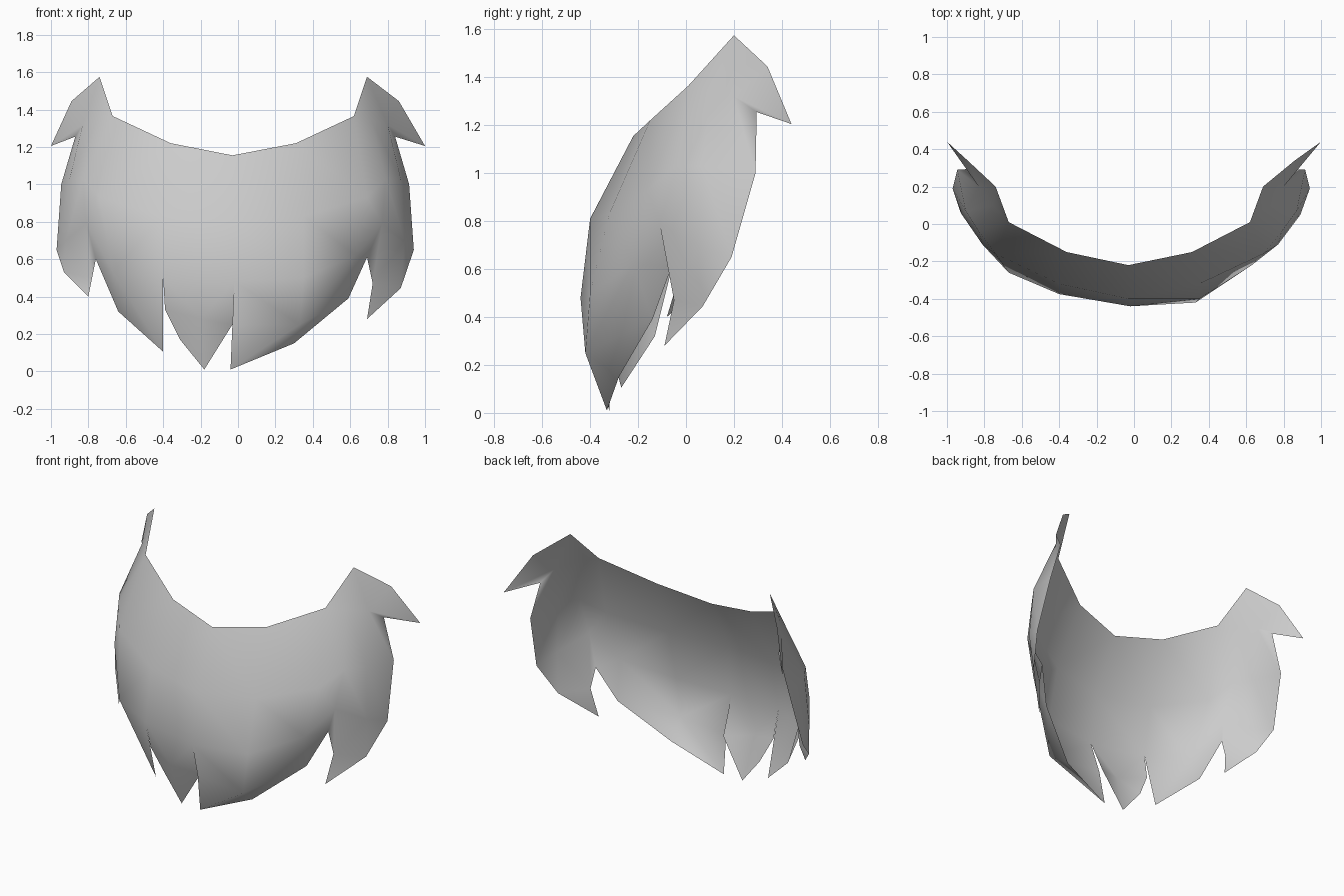
import bpy
import bmesh

# Remove the default cube only
default_cube = bpy.data.objects.get("Cube")
if default_cube:
    bpy.data.objects.remove(default_cube, do_unlink=True)

bm = bmesh.new()


def column(*points):
    """Create the vertices of one vertical line of the sheet, top to bottom."""
    return [bm.verts.new(point) for point in points]


def mirrored(points, shift):
    """Mirror points to the right side, shifted sideways a little."""
    return [(-x - shift, y, z) for x, y, z in points]


def panel(*verts):
    """Add one face of the sheet."""
    return bm.faces.new(verts)


def bridge(first, second):
    """Fill quads between two neighbouring columns."""
    for i in range(min(len(first), len(second)) - 1):
        panel(first[i], first[i + 1], second[i + 1], second[i])


# Upper body shared by both sides: front, cheek, knee, side and back lines
front_line = [(.31, -.15, 1.22), (.35, -.32, .83)]
cheek_line = [(.62, .01, 1.365), (.69, -.16, .93)]
knee_line = [(.71, .1, 1.345), (.79, -.04, 1.03), (.77, -.11, .79)]
side_line = [(.8, .2, 1.32), (.87, .07, 1.03), (.89, .05, .7)]
back_line = [(.84, .295, 1.255), (.915, .29, 1.0), (.94, .19, .65)]
ear_tips = [(.69, .2, 1.575), (.86, .34, 1.445), (1.0, .44, 1.205)]

# Middle line of the front
middle = column((-.03, -.22, 1.155), (-.03, -.4, .81), (-.02, -.44, .48))


def upper_half(mirror, belly, cheek_low):
    """Build the upper sheet and raised corner of one side."""
    def place(points, shift):
        return column(*(mirrored(points, shift) if mirror else points))

    front = place(front_line, .05) + column(belly)
    cheek = place(cheek_line, .05) + column(cheek_low)
    knee = place(knee_line, .04)
    side = place(side_line, .03)
    back = place(back_line, .03)
    peak, shoulder, spike = (place([p], s)[0] for p, s in
                             zip(ear_tips, (.05, .03, 0)))
    lines = [middle, front, cheek, knee, side, back]
    for first, second in zip(lines, lines[1:]):
        bridge(first, second)
    panel(cheek[0], knee[0], peak)
    panel(knee[0], side[0], peak)
    panel(peak, side[0], shoulder)
    panel(shoulder, side[0], spike)
    panel(spike, side[0], back[0])
    return [line[2] for line in lines[1:]]


def side_flap(cheek, knee, side, back, hem, notch, inner, tip, outer):
    """Build the torn flap hanging below the side of the sheet."""
    panel(cheek, hem, notch, knee)
    panel(knee, notch, inner, side)
    panel(side, inner, outer)
    panel(side, outer, back)
    panel(inner, tip, outer)


# Left side: one broad hem with a hanging flap
front, *rest = upper_half(False, (.35, -.4, .5), (.63, -.22, .62))
low, hem, tip, slit = column((.33, -.42, .25), (.3, -.28, .15),
                             (-.04, -.33, .01), (-.03, -.37, .25))
flap = column((.59, -.14, .39), (.69, -.06, .61), (.72, -.05, .47),
              (.69, -.09, .28), (.87, .07, .445))
panel(middle[2], slit, low, front)
panel(slit, tip, low)
panel(low, tip, hem)
panel(front, low, rest[0])
panel(low, hem, flap[0], rest[0])
side_flap(*rest, *flap)

# Right side: a torn point tucked under the hem
front, *rest = upper_half(True, (-.4, -.375, .5), (-.67, -.26, .53))
slit, bulge, point, step, notch = column(
    (-.03, -.34, .25), (-.2, -.4, .28), (-.18, -.32, .01),
    (-.31, -.31, .17), (-.39, -.34, .33))
panel(middle[2], bulge, front)
panel(middle[2], slit, bulge)
panel(slit, point, bulge)
panel(bulge, point, step)
panel(bulge, step, notch, front)

# Right side: the second point and a hanging flap
barb, = column((-.4, -.27, .105))
flap = column((-.64, -.13, .32), (-.76, -.06, .6), (-.78, -.05, .5),
              (-.8, -.08, .4), (-.93, .07, .53))
panel(front, barb, rest[0])
panel(barb, flap[0], rest[0])
side_flap(*rest, *flap)

# Finish the sheet with consistent normals and smooth shading
bmesh.ops.recalc_face_normals(bm, faces=bm.faces[:])
bm.faces.ensure_lookup_table()
if bm.faces[0].normal.y > 0:
    bmesh.ops.reverse_faces(bm, faces=bm.faces[:])
for face in bm.faces:
    face.smooth = True
mesh = bpy.data.meshes.new("torn_sheet")
bm.to_mesh(mesh)
bm.free()

grey = bpy.data.materials.new("light_grey")
grey.use_nodes = True
colour = (.6, .6, .6, 1)
grey.diffuse_color = colour
grey.node_tree.nodes["Principled BSDF"].inputs["Base Color"].default_value = colour
mesh.materials.append(grey)

sheet = bpy.data.objects.new("torn_sheet", mesh)
bpy.context.collection.objects.link(sheet)
